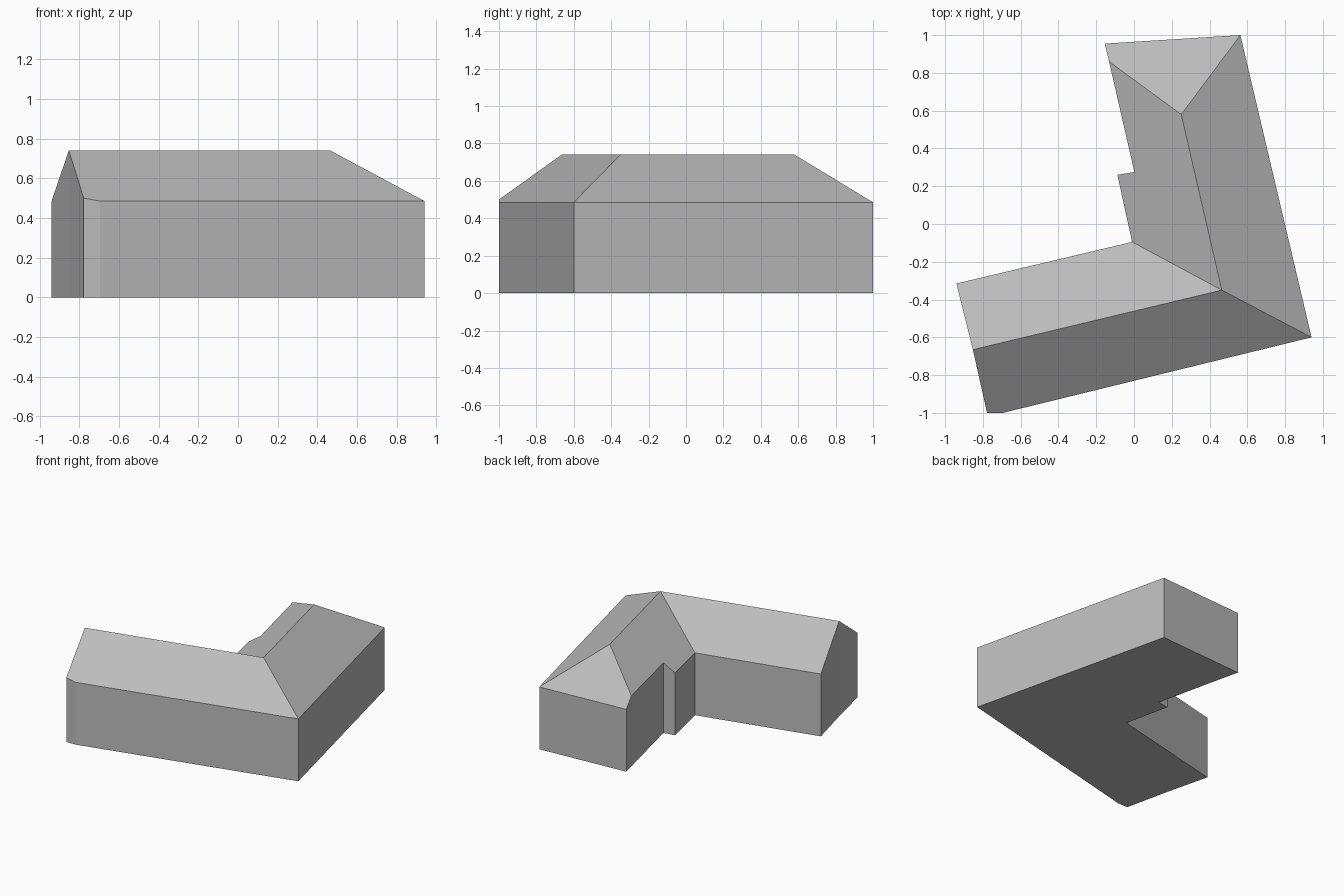
import bpy
import bmesh

cube = bpy.data.objects.get("Cube")
if cube:
    bpy.data.objects.remove(cube)

EAVE, RIDGE = 0.485, 0.74

# One plain wall and roof colour
grey = bpy.data.materials.new("plain_grey")
grey.use_nodes = True
colour = (0.5, 0.5, 0.5, 1)
grey.diffuse_color = colour
grey.node_tree.nodes["Principled BSDF"].inputs["Base Color"].default_value = colour

# Footprint corners, counter-clockwise, with the height of the wall top
corners = {
    "front_clip": (-0.778, -1.0, 0.5),
    "front_left_end": (-0.695, -1.0, EAVE),
    "outer_corner": (0.94, -0.60, EAVE),
    "back_outer": (0.563, 1.0, EAVE),
    "back_inner": (-0.155, 0.955, EAVE),
    "hip_foot": (-0.132, 0.86, 0.548),
    "notch_inner": (0.002, 0.275, 0.545),
    "notch_outer": (-0.088, 0.26, EAVE),
    "inner_corner": (-0.01, -0.095, EAVE),
    "gable_back": (-0.94, -0.315, EAVE),
    "gable_peak": (-0.853, -0.665, RIDGE),
}
# Ridge ends that stand inside the footprint
ridge = {"bend": (0.465, -0.35, RIDGE), "hip_top": (0.25, 0.58, RIDGE)}

# Roof slopes, each one a plane between eave and ridge
slopes = [
    "front_clip front_left_end outer_corner bend gable_peak",
    "outer_corner back_outer hip_top bend",
    "back_outer back_inner hip_foot hip_top",
    "hip_foot notch_inner notch_outer inner_corner bend hip_top",
    "inner_corner gable_back gable_peak bend",
]

bm = bmesh.new()
top = {name: bm.verts.new(p) for name, p in {**corners, **ridge}.items()}
base = {name: bm.verts.new((x, y, 0)) for name, (x, y, z) in corners.items()}

# Walls and floor
names = list(corners)
for a, b in zip(names, names[1:] + names[:1]):
    bm.faces.new((base[a], base[b], top[b], top[a]))
bm.faces.new([base[n] for n in reversed(names)])

# Roof
for slope in slopes:
    bm.faces.new([top[n] for n in slope.split()])
bmesh.ops.recalc_face_normals(bm, faces=bm.faces)

mesh = bpy.data.meshes.new("house_shell")
bm.to_mesh(mesh)
bm.free()
mesh.materials.append(grey)
bpy.context.collection.objects.link(bpy.data.objects.new("house_shell", mesh))
